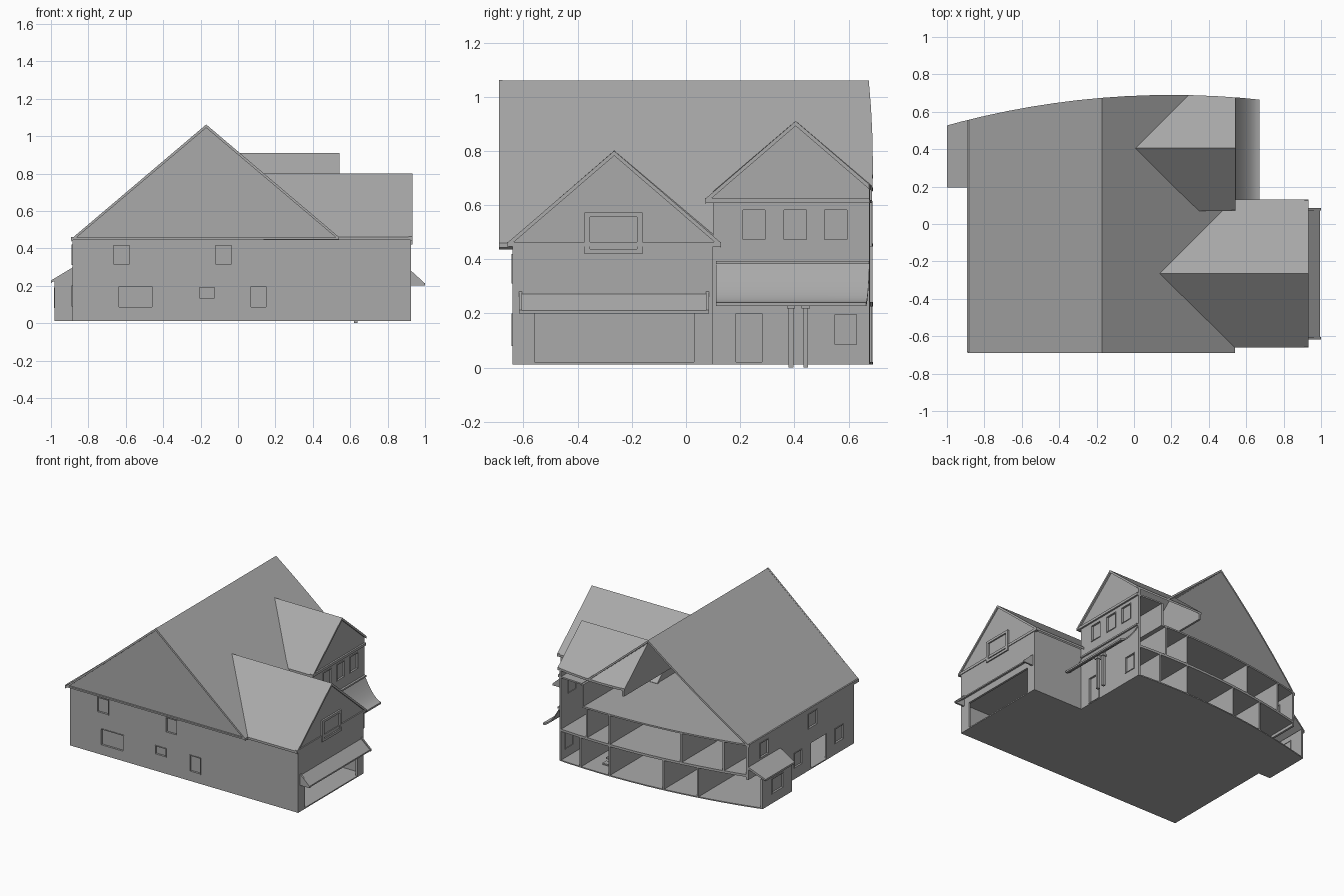
import bpy, bmesh, math
from mathutils import Vector

if "Cube" in bpy.data.objects:
    bpy.data.objects.remove(bpy.data.objects["Cube"])

# One darker grey for the whole building
GREY = bpy.data.materials.new("house_grey")
GREY.diffuse_color = (0.4, 0.4, 0.4, 1)
GREY.use_nodes = True
GREY.node_tree.nodes["Principled BSDF"].inputs["Base Color"].default_value = GREY.diffuse_color

# The rear of the house is sliced off by a large vertical arc
R, CX, CY = 4.5, 0.2, -3.81
BACK = 0.78   # everything reaching this far is trimmed by the arc


def arc_point(x):
    return Vector((x, CY + math.sqrt(R * R - (x - CX) ** 2), 0))


def finish(bm, name):
    """Trim against the rear arc, clean up and link."""
    if max(v.co.y for v in bm.verts) > 0.5:
        xs = [-1.05 + i * 0.125 for i in range(15)]
        for a, b in zip(xs, xs[1:]):
            p, q = arc_point(a), arc_point(b)
            n = Vector((p.y - q.y, q.x - p.x, 0)).normalized()
            res = bmesh.ops.bisect_plane(
                bm, geom=bm.verts[:] + bm.edges[:] + bm.faces[:], dist=1e-6,
                plane_co=p, plane_no=n, clear_outer=True)
            rim = [e for e in res['geom_cut']
                   if isinstance(e, bmesh.types.BMEdge) and e.is_boundary]
            if rim:
                bmesh.ops.triangle_fill(bm, edges=rim, use_beauty=True, use_dissolve=False)
    bmesh.ops.dissolve_limit(bm, angle_limit=0.002, verts=bm.verts[:], edges=bm.edges[:])
    bmesh.ops.recalc_face_normals(bm, faces=bm.faces[:])
    me = bpy.data.meshes.new(name)
    bm.to_mesh(me)
    bm.free()
    me.materials.append(GREY)
    ob = bpy.data.objects.new(name, me)
    bpy.context.collection.objects.link(ob)
    return ob


def sweep(bm, vec):
    ext = bmesh.ops.extrude_face_region(bm, geom=bm.faces[:], use_keep_orig=True)
    bmesh.ops.translate(bm, vec=vec, verts=[v for v in ext['geom'] if isinstance(v, bmesh.types.BMVert)])


def prism(name, pts, vec):
    """Solid made by sweeping a flat polygon along a vector."""
    bm = bmesh.new()
    bm.faces.new([bm.verts.new(p) for p in pts])
    sweep(bm, vec)
    return finish(bm, name)


def box(name, x0, x1, y0, y1, z0, z1):
    return prism(name, [(x0, y0, z0), (x1, y0, z0), (x1, y1, z0), (x0, y1, z0)], (0, 0, z1 - z0))


def panel(name, axis, pos, thick, rect, holes=()):
    """Upright slab across x or y with rectangular openings (u0, u1, v0, v1)."""
    def to3(u, v):
        return (pos, u, v) if axis == 'x' else (u, pos, v)
    us = sorted({rect[0], rect[1], *[h[i] for h in holes for i in (0, 1)]})
    vs = sorted({rect[2], rect[3], *[h[i] for h in holes for i in (2, 3)]})
    bm = bmesh.new()
    grid = {(u, v): bm.verts.new(to3(u, v)) for u in us for v in vs}
    for a, b in zip(us, us[1:]):
        for c, d in zip(vs, vs[1:]):
            mu, mv = (a + b) / 2, (c + d) / 2
            if not any(h[0] < mu < h[1] and h[2] < mv < h[3] for h in holes):
                bm.faces.new([grid[a, c], grid[b, c], grid[b, d], grid[a, d]])
    bmesh.ops.delete(bm, geom=[v for v in bm.verts if not v.link_faces], context='VERTS')
    sweep(bm, (thick, 0, 0) if axis == 'x' else (0, thick, 0))
    return finish(bm, name)


def window(name, axis, pos, s, h, w=0.005):
    """Frame and recessed pane; s is the outward direction."""
    inner = (h[0] + w, h[1] - w, h[2] + w, h[3] - w)
    panel(name + "_frame", axis, pos + s * 0.004, -s * 0.022, h, [inner])
    panel(name + "_pane", axis, pos - s * 0.010, -s * 0.004, inner)


def wall(name, axis, pos, s, rect, windows=(), openings=()):
    panel(name, axis, pos, -s * 0.015, rect, list(windows) + list(openings))
    for i, h in enumerate(windows):
        window(f"{name}_window_{i + 1}", axis, pos, s, h)


# Floors and ceilings
box("house_floor", -0.885, 0.53, -0.64, BACK, 0.012, 0.02)
box("garage_floor", 0.53, 0.925, -0.64, 0.10, 0.012, 0.02)
box("bay_floor", -0.98, -0.885, 0.2, BACK, 0.012, 0.02)
box("upper_floor", -0.872, 0.517, -0.627, BACK, 0.225, 0.242)
box("garage_ceiling", 0.517, 0.91, -0.627, 0.087, 0.225, 0.242)
box("attic_floor", -0.885, 0.34, -0.68, BACK, 0.447, 0.458)
box("garage_attic_floor", 0.34, 0.925, -0.66, 0.10, 0.447, 0.458)
box("dormer_ceiling", 0.345, 0.52, 0.09, BACK, 0.608, 0.618)

# Outer walls
wall("front_wall", 'y', -0.64, -1, (-0.885, 0.925, 0.015, 0.455),
     [(-0.67, -0.575, 0.31, 0.42), (-0.125, -0.03, 0.31, 0.42), (-0.64, -0.455, 0.08, 0.2),
      (-0.21, -0.12, 0.13, 0.195), (0.065, 0.155, 0.08, 0.2)])
wall("left_wall", 'x', -0.885, -1, (-0.64, BACK, 0.015, 0.455),
     [(0.33, 0.43, 0.31, 0.42), (-0.22, -0.12, 0.31, 0.42), (-0.05, 0.04, 0.09, 0.2),
      (-0.52, -0.42, 0.09, 0.2)], [(0.23, BACK, 0.02, 0.205), (-0.33, -0.15, 0.02, 0.2)])
wall("garage_front_wall", 'x', 0.925, 1, (-0.64, 0.10, 0.015, 0.455),
     openings=[(-0.56, 0.03, 0.015, 0.205)])
wall("garage_side_wall", 'y', 0.10, 1, (0.06, 0.925, 0.015, 0.455))
wall("entry_wall", 'x', 0.53, 1, (0.10, BACK, 0.015, 0.62),
     [(0.18, 0.285, 0.015, 0.205), (0.545, 0.635, 0.08, 0.2)]
     + [(y, y + 0.092, 0.467, 0.587) for y in (0.205, 0.357, 0.507)])
wall("dormer_side_wall", 'y', 0.10, -1, (0.345, 0.53, 0.455, 0.62))
wall("dormer_inner_wall", 'x', 0.345, 1, (0.10, BACK, 0.447, 0.615))
wall("bay_side_wall", 'y', 0.20, -1, (-0.98, -0.885, 0.015, 0.225))
wall("bay_wall", 'x', -0.98, -1, (0.20, BACK, 0.015, 0.225), [(0.3, 0.43, 0.08, 0.19)])

# Room dividers
panel("garage_rear_wall", 'x', 0.06, 0.012, (-0.625, 0.088, 0.02, 0.225))
for level, z0, z1, xs in (("lower", 0.02, 0.225, (0.35, 0.12, -0.29, -0.54)),
                          ("upper", 0.242, 0.447, (0.3, 0.12, -0.42, -0.72))):
    panel(level + "_middle_wall", 'y', 0.1, -0.012, (-0.87, 0.06 if z0 < 0.1 else 0.51, z0, z1))
    for i, x in enumerate(xs):
        panel(f"{level}_divider_{i + 1}", 'x', x, 0.012, (0.1, BACK, z0, z1))

# Stair flight between two dividers
for i in range(8):
    box(f"stair_tread_{i + 1}", 0.15, 0.24, 0.56 - i * 0.04, 0.605 - i * 0.04, 0.035 + i * 0.025, 0.045 + i * 0.025)


# Main roof: right slope is notched where the two cross gables meet it
def zm(x):
    return 1.06 - 0.845 * abs(x + 0.17)


DOWN = (0, 0, -0.016)
plan = [(-0.17, -0.685), (0.54, -0.685), (0.54, -0.66), (0.137, -0.265), (0.502, 0.1),
        (0.315, 0.1), (0.007, 0.405), (0.385, BACK), (-0.17, BACK)]
prism("main_roof_right", [(x, y, zm(x)) for x, y in plan], DOWN)
prism("main_roof_left", [(x, y, zm(x)) for x, y in
      [(-0.89, -0.685), (-0.17, -0.685), (-0.17, BACK), (-0.89, BACK)]], DOWN)
prism("main_gable", [(-0.88, -0.673, 0.452), (0.535, -0.673, 0.452), (-0.17, -0.673, 1.05)], (0, 0.012, 0))
box("main_gable_soffit", -0.885, 0.54, -0.685, -0.64, 0.447, 0.458)
box("left_eave_board", -0.893, -0.883, -0.685, BACK, 0.442, 0.46)
for side, xe in (("left", -0.89), ("right", 0.54)):
    prism(f"main_rake_{side}", [(xe, -0.69, zm(xe)), (-0.17, -0.69, 1.062), (-0.17, -0.69, 1.044),
                                (xe, -0.69, zm(xe) - 0.016)], (0, 0.012, 0))


# Cross gables facing right; their slopes run on beneath the main roof
def cross_gable(name, yr, zr, half, x_end, x_ridge, wall_x):
    ze = zr - 0.86 * half
    for side, s in (("front", -1), ("rear", 1)):
        prism(f"{name}_roof_{side}", [(x_ridge, yr, zr), (x_end, yr, zr), (x_end, yr + s * half, ze),
                                      (x_ridge, yr + s * half, ze)], DOWN)
        prism(f"{name}_rake_{side}", [(x_end - 0.005, yr, zr), (x_end - 0.005, yr + s * half, ze),
                                      (x_end - 0.005, yr + s * half, ze - 0.018),
                                      (x_end - 0.005, yr, zr - 0.018)], (0.009, 0, 0))
    for part, x in (("gable", wall_x), ("inner_gable", x_ridge + 0.02)):
        prism(f"{name}_{part}", [(x, yr - half, ze - 0.01), (x, yr + half, ze - 0.01),
                                 (x, yr, zr - 0.01)], (-0.015, 0, 0))
    box(f"{name}_gable_band", wall_x - 0.01, x_end + 0.002, yr - half, yr + half, ze - 0.014, ze + 0.004)


cross_gable("garage", -0.265, 0.80, 0.395, 0.928, 0.137, 0.922)
cross_gable("dormer", 0.405, 0.91, 0.335, 0.54, 0.007, 0.53)
box("dormer_soffit", 0.345, 0.54, 0.07, 0.10, 0.608, 0.618)

# Garage gable window with a deep surround
panel("gable_window_surround", 'x', 0.912, 0.022, (-0.375, -0.16, 0.42, 0.572), [(-0.355, -0.18, 0.438, 0.555)])
panel("gable_window_pane", 'x', 0.917, 0.007, (-0.355, -0.18, 0.438, 0.555))

# Awning over the garage opening
prism("garage_awning", [(0.92, -0.61, 0.275), (0.995, -0.61, 0.21), (0.995, -0.61, 0.2),
                        (0.92, -0.61, 0.255)], (0, 0.69, 0))
for i, y in enumerate((-0.617, 0.073)):
    prism(f"awning_end_{i + 1}", [(0.92, y, 0.285), (1.0, y, 0.212), (1.0, y, 0.2), (0.92, y, 0.2)], (0, 0.012, 0))

# Entry porch: flared roof, beam and paired posts
curve = [(0.53 + 0.14 * t, 0.24 + 0.15 * (1 - t) ** 1.8) for t in [i / 10 for i in range(11)]]
profile = [(x, 0.11, z) for x, z in curve] + [(x, 0.11, z - 0.012) for x, z in reversed(curve)]
porch = prism("porch_roof", profile, (0, BACK - 0.11, 0))
bpy.context.view_layer.objects.active = porch
porch.select_set(True)
bpy.ops.object.shade_smooth_by_angle(angle=math.radians(25))
box("porch_roof_flashing", 0.525, 0.545, 0.11, BACK, 0.383, 0.394)
box("porch_beam", 0.655, 0.67, 0.11, BACK, 0.228, 0.24)
for i, y in enumerate((0.388, 0.442)):
    box(f"porch_post_{i + 1}", 0.62, 0.64, y - 0.009, y + 0.009, 0, 0.25)
    box(f"porch_post_cap_{i + 1}", 0.613, 0.647, y - 0.015, y + 0.015, 0.218, 0.232)

# Lean-to roof over the left bay
prism("bay_roof", [(-0.885, 0.195, 0.297), (-1.0, 0.195, 0.228), (-1.0, 0.195, 0.215), (-0.885, 0.195, 0.28)],
      (0, BACK - 0.195, 0))
prism("bay_roof_end", [(-0.885, 0.2, 0.285), (-0.99, 0.2, 0.222), (-0.885, 0.2, 0.222)], (0, 0.012, 0))
